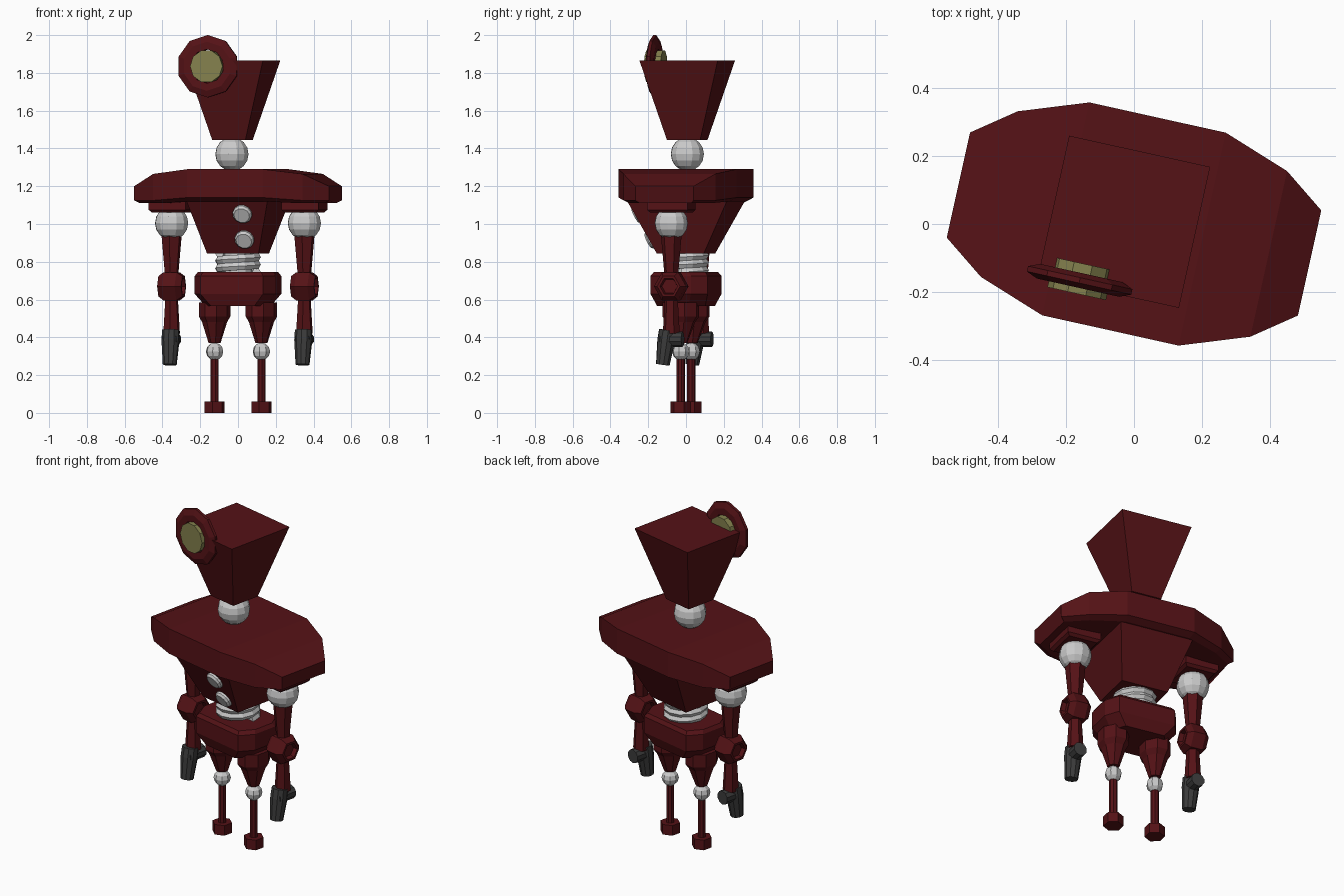
import bpy, bmesh, math
from mathutils import Matrix, Vector

if "Cube" in bpy.data.objects:
    bpy.data.objects.remove(bpy.data.objects["Cube"])

TURN = Matrix.Rotation(math.radians(-12.5), 4, 'Z')   # whole figure is turned a little


def material(name, rgb):
    m = bpy.data.materials.new(name)
    m.diffuse_color = (*rgb, 1)
    m.use_nodes = True
    m.node_tree.nodes["Principled BSDF"].inputs["Base Color"].default_value = m.diffuse_color
    return m


RED = material("dark_red", (0.09, 0.006, 0.008))
DARK = material("gunmetal", (0.045, 0.045, 0.045))
LENS = material("olive_lens", (0.23, 0.22, 0.075))


def finish(name, bm, mat, local=Matrix()):
    bmesh.ops.recalc_face_normals(bm, faces=bm.faces)
    bm.transform(TURN @ local)
    me = bpy.data.meshes.new(name)
    bm.to_mesh(me)
    bm.free()
    ob = bpy.data.objects.new(name, me)
    bpy.context.collection.objects.link(ob)
    if mat:
        me.materials.append(mat)
    return ob


def loft(name, rings, mat=None, local=Matrix(), closed=False):
    """Skin equal-length point rings; cap the ends or close into a loop."""
    bm = bmesh.new()
    vs = [[bm.verts.new(p) for p in r] for r in rings]
    n = len(vs[0])
    for a, b in zip(vs, vs[1:] + (vs[:1] if closed else [])):
        for i in range(n):
            j = (i + 1) % n
            bm.faces.new((a[i], a[j], b[j], b[i]))
    if not closed:
        bm.faces.new(vs[0])
        bm.faces.new(vs[-1])
    return finish(name, bm, mat, local)


def ring(z, rx, ry, n, phase=0.0):
    k = math.sqrt(2) if n == 4 else 1      # for n = 4 the radii are half sizes
    return [(k * rx * math.cos(phase + 2 * math.pi * i / n),
             k * ry * math.sin(phase + 2 * math.pi * i / n), z) for i in range(n)]


def turned(name, levels, n, mat=None, at=(0, 0, 0), rot=Matrix(), phase=None, closed=False):
    """Stack of polygon rings, levels = (height, radius x, radius y)."""
    ph = math.pi / n if phase is None else phase
    return loft(name, [ring(z, rx, ry, n, ph) for z, rx, ry in levels], mat,
                Matrix.Translation(at) @ rot, closed)


def ball(name, at, r, seg=12, rings=8):
    bm = bmesh.new()
    bmesh.ops.create_uvsphere(bm, u_segments=seg, v_segments=rings, radius=r)
    return finish(name, bm, None, Matrix.Translation(at))


TO_FRONT = Matrix.Rotation(math.pi / 2, 4, 'X')        # local z points to -y
TO_SIDE = Matrix.Rotation(math.pi / 2, 4, 'Y')         # local z points to +x

# Head: inverted square pyramid on a neck ball
turned("head", [(1.445, .09, .09), (1.865, .212, .212)], 4, RED, (-.03, 0, 0))
ball("neck_ball", (-.033, 0, 1.37), .09)

# Single eye: ten-sided bevelled ring with a thick lens through it
eye = (-.12, -.196, 1.835)
prof = [(-.02, .09), (-.022, .13), (-.008, .165), (.008, .165), (.022, .13), (.02, .09)]
turned("eye_ring", [(h, r, r) for h, r in prof], 10, RED, eye, TO_FRONT, math.pi / 2, True)
turned("eye_lens", [(-.05, .088, .088), (.04, .088, .088)], 10, LENS, eye, TO_FRONT,
       math.pi / 2 + math.pi / 10)

# Shoulder slab: cross-sections along x
half = [(.205, .32, 1.29, 1.14, 1.12), (.405, .249, 1.265, 1.125, 1.11),
        (.528, .158, 1.20, 1.125, 1.11)]
secs = [(-x, *s) for x, *s in reversed(half)] + half
loft("shoulder_slab",
     [[(x, -y, t), (x, y, t), (x, y, m), (x * .95, y * .88, b), (x * .95, -y * .88, b), (x, -y, m)]
      for x, y, t, m, b in secs], RED)

# Tapered chest with two buttons lying on the sloping front
turned("chest", [(.845, .14, .128), (1.14, .225, .28)], 4, RED)
slope = Matrix.Rotation(-math.atan2(.152, .295), 4, 'X')
for i, (x, y, z) in enumerate([(.077, -.236, 1.055), (.073, -.167, .92)]):
    tilt = Matrix.Rotation(math.pi / 2 + math.atan2(.152, .295), 4, 'X')
    turned(f"button_{i}", [(-.01, .052, .052), (.012, .052, .052), (.024, .042, .042)], 12,
           None, (x, y, z), tilt)

# Waist spring: tube swept along a helix
coil = []
for i in range(31):
    a = 2 * math.pi * i / 12
    c, s = math.cos(a), math.sin(a)
    coil.append([((.1 + .024 * math.cos(t)) * c, (.1 + .024 * math.cos(t)) * s,
                  .745 + .1 * i / 30 + .024 * math.sin(t))
                 for t in [math.pi * k / 3 for k in range(6)]])
loft("waist_spring", coil)
turned("waist_core", [(.73, .075, .075), (.86, .075, .075)], 12)


# Pelvis: chamfered box, eight-sided in plan
def octagon(z, x, y, cut=.08):
    q = [(x, y - cut), (x - cut * .6, y)]
    pts = q + [(-a, b) for a, b in reversed(q)] + [(-a, -b) for a, b in q] + \
        [(a, -b) for a, b in reversed(q)]
    return [(a, b, z) for a, b in pts]


loft("pelvis", [octagon(.565, .165, .13), octagon(.63, .218, .155),
                octagon(.725, .218, .155), octagon(.745, .205, .14)], RED)

for side, sx in (("left", -1), ("right", 1)):
    # Leg
    leg = (sx * .127, 0, 0)
    turned(f"{side}_thigh", [(.37, .032, .035), (.48, .066, .078), (.51, .083, .1),
                             (.585, .083, .1)], 8, RED, leg)
    ball(f"{side}_knee", (sx * .127, 0, .325), .047, 8, 6)
    turned(f"{side}_shin", [(.05, .022, .022), (.3, .022, .022)], 8, RED, leg)
    turned(f"{side}_foot", [(0, .055, .055), (.06, .055, .055)], 6, RED, leg)

    # Arm
    arm = (sx * .36, 0, 0)
    turned(f"{side}_shoulder_cap", [(1.06, .085, .095), (1.075, .1, .11), (1.12, .1, .11)],
           4, RED, arm)
    ball(f"{side}_shoulder", (sx * .36, 0, 1.005), .09)
    turned(f"{side}_upper_arm", [(.72, .036, .036), (.95, .057, .057)], 6, RED, arm)
    nut = [(-.04, .042), (-.065, .048), (-.065, .062), (-.035, .086),
           (.035, .086), (.065, .062), (.065, .048), (.04, .042)]
    loops = [(-.04, .002)] + nut + [(.04, .002)]
    turned(f"{side}_elbow", [(h, r, r) for h, r in loops], 6, RED, (sx * .36, 0, .67),
           TO_SIDE, math.pi / 2)
    turned(f"{side}_forearm", [(.42, .046, .046), (.62, .034, .034)], 6, RED, arm)

    # Hand: cross cylinder with a tapered downward barrel
    turned(f"{side}_hand_hub", [(-.062, .04, .04), (.055, .04, .04)], 10, DARK,
           (sx * .36, 0, .39), TO_FRONT)
    lean = Matrix.Rotation(math.radians(-8), 4, 'X')
    turned(f"{side}_hand_barrel", [(0, .037, .037), (.13, .048, .048), (.185, .046, .046)],
           10, DARK, (sx * .36, -.046, .255), lean)
